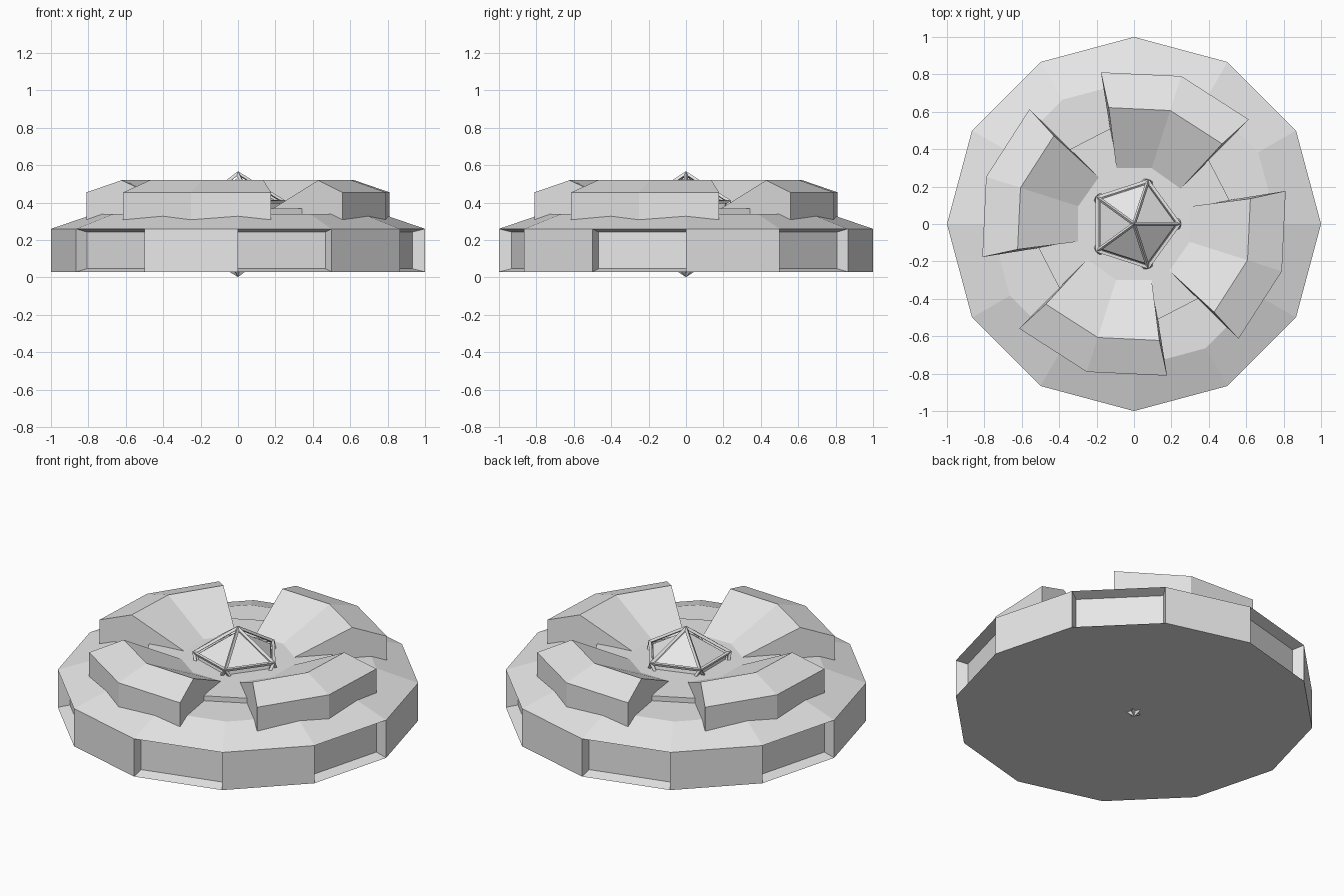
import bpy
import bmesh
from math import cos, sin, radians

cube = bpy.data.objects.get("Cube")
if cube:
    bpy.data.objects.remove(cube, do_unlink=True)

grey = bpy.data.materials.new("pale grey")
grey.use_nodes = True
grey.diffuse_color = (0.8, 0.8, 0.8, 1)
grey.node_tree.nodes["Principled BSDF"].inputs["Base Color"].default_value = (0.8, 0.8, 0.8, 1)

TURN = 12.3  # twist of the upper ring against the base


def finish(name, bm):
    bmesh.ops.recalc_face_normals(bm, faces=bm.faces)
    mesh = bpy.data.meshes.new(name)
    bm.to_mesh(mesh)
    bm.free()
    mesh.materials.append(grey)
    obj = bpy.data.objects.new(name, mesh)
    bpy.context.collection.objects.link(obj)
    return obj


def polar(bm, radius, angle, z):
    a = radians(angle)
    return bm.verts.new((radius * cos(a), radius * sin(a), z))


def bridge(bm, first, second, closed=True):
    n = len(first)
    return [bm.faces.new((first[i], first[(i + 1) % n], second[(i + 1) % n], second[i]))
            for i in range(n if closed else n - 1)]


def stacked_rings(profile, turn):
    """Twelve-sided solid through (radius, height) rings, capped at both ends."""
    bm = bmesh.new()
    rings = [[polar(bm, r, turn + 30 * i, z) for i in range(12)] for r, z in profile]
    bands = [bridge(bm, a, b) for a, b in zip(rings, rings[1:])]
    bm.faces.new(rings[0][::-1])
    bm.faces.new(rings[-1])
    return bm, bands


# Base drum with sloped roof; every second wall is recessed
bm, bands = stacked_rings([(1, 0.03), (1, 0.26), (0.767, 0.34)], 0)
bmesh.ops.recalc_face_normals(bm, faces=bm.faces)
bmesh.ops.inset_individual(bm, faces=bands[0][1::2], thickness=0.024, depth=-0.065)
finish("base_drum", bm)

# Low central platform
bm, bands = stacked_rings([(0.53, 0.32), (0.53, 0.37)], TURN)
finish("platform", bm)

# Four wedge-shaped wings, each made of two angled panels
section = [(0.83, 0.28), (0.83, 0.455), (0.637, 0.52), (0.313, 0.37), (0.313, 0.28)]
for k in range(4):
    bm = bmesh.new()
    columns = []
    for side in (-1, 0, 1):
        middle = TURN + 60 + 90 * k + 30 * side
        columns.append([polar(bm, r, middle + (5.2 * side if r < 0.4 else 0), z)
                        for r, z in section])
    for a, b in zip(columns, columns[1:]):
        bridge(bm, a, b)
    bm.faces.new(columns[0])
    bm.faces.new(columns[-1])
    finish(f"wing_{k + 1}", bm)

# Faceted core inside an open strut cage
for name, radius in (("core", 0.25), ("cage", 0.272)):
    bm = bmesh.new()
    bmesh.ops.create_icosphere(bm, subdivisions=1, radius=radius)
    obj = finish(name, bm)
    obj.location.z = 0.285
    if name == "cage":
        struts = obj.modifiers.new("struts", "WIREFRAME")
        struts.thickness = 0.022
        struts.use_even_offset = True
